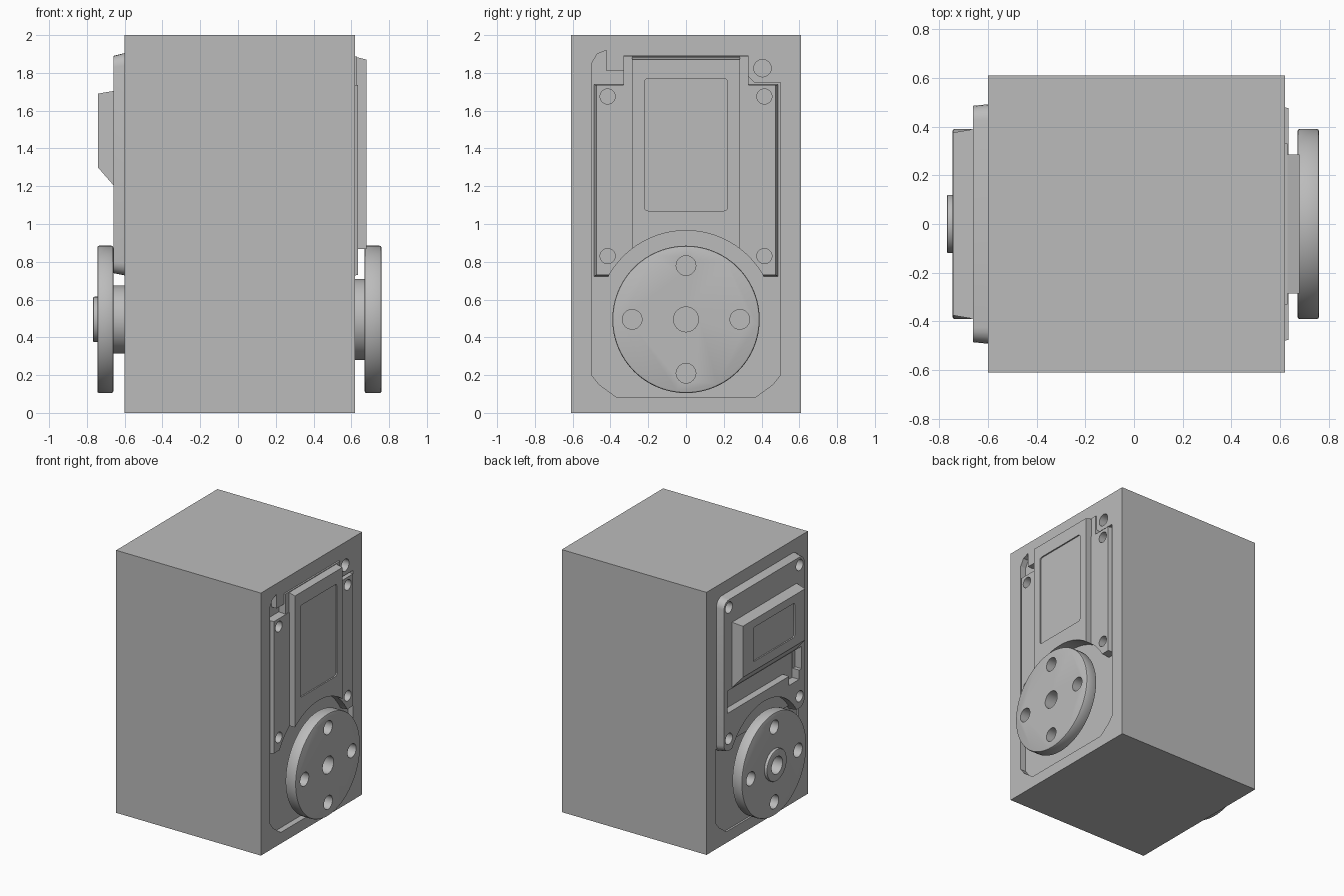
import bpy, bmesh, math

if "Cube" in bpy.data.objects:
    bpy.data.objects.remove(bpy.data.objects["Cube"])

grey = bpy.data.materials.new("plain grey")
grey.use_nodes = True
COLOUR = (0.5, 0.5, 0.5, 1)
grey.diffuse_color = COLOUR
grey.node_tree.nodes["Principled BSDF"].inputs["Base Color"].default_value = COLOUR


def loft(name, base, x0, top, x1):
    """Solid between two (y, z) outlines lying at x0 and x1."""
    bm = bmesh.new()
    a = [bm.verts.new((x0, y, z)) for y, z in base]
    b = [bm.verts.new((x1, y, z)) for y, z in top]
    bm.faces.new(a)
    bm.faces.new(b)
    for i in range(len(a)):
        j = (i + 1) % len(a)
        bm.faces.new((a[i], a[j], b[j], b[i]))
    bmesh.ops.recalc_face_normals(bm, faces=bm.faces)
    mesh = bpy.data.meshes.new(name)
    bm.to_mesh(mesh)
    bm.free()
    mesh.materials.append(grey)
    ob = bpy.data.objects.new(name, mesh)
    bpy.context.collection.objects.link(ob)
    return ob


def prism(name, outline, x0, x1):
    return loft(name, outline, x0, outline, x1)


def rect(y0, y1, z0, z1):
    return [(y0, z0), (y1, z0), (y1, z1), (y0, z1)]


def circle(y, z, r, n=48):
    return [(y + r * math.cos(math.tau * i / n), z + r * math.sin(math.tau * i / n))
            for i in range(n)]


def rounded(y0, y1, z0, z1, r, n=5):
    """Rectangle outline with rounded corners."""
    pts = []
    corners = [(y1 - r, z1 - r), (y0 + r, z1 - r), (y0 + r, z0 + r), (y1 - r, z0 + r)]
    for q, (cy, cz) in enumerate(corners):
        for i in range(n + 1):
            t = math.pi / 2 * (q + i / n)
            pts.append((cy + r * math.cos(t), cz + r * math.sin(t)))
    return pts


def apply_modifier(ob, mod):
    bpy.context.view_layer.objects.active = ob
    bpy.ops.object.modifier_apply(modifier=mod.name)


def cut(ob, outline, x0, x1):
    """Subtract a prism from an object."""
    tool = prism("cutter", outline, x0, x1)
    mod = ob.modifiers.new("cut", "BOOLEAN")
    mod.operation = "DIFFERENCE"
    mod.solver = "EXACT"
    mod.object = tool
    apply_modifier(ob, mod)
    bpy.data.objects.remove(tool)


def soften(ob, width):
    mod = ob.modifiers.new("bevel", "BEVEL")
    mod.width = width
    mod.segments = 2
    mod.limit_method = "ANGLE"
    mod.angle_limit = math.radians(40)
    apply_modifier(ob, mod)


AXLE = 0.495  # height of the wheel axle

# Main block with a pocket in each side
block = prism("main_block", rect(-0.61, 0.61, 0, 2), -0.6, 0.62)
lower = [(-0.5, 0.2), (-0.46, 0.15), (-0.37, 0.085), (0.37, 0.085), (0.46, 0.15), (0.5, 0.2)]
upper = [(0.5, 1.75), (0.36, 1.75), (0.33, 1.78), (0.33, 1.89), (-0.33, 1.89),
         (-0.33, 1.81), (-0.42, 1.81), (-0.42, 1.92), (-0.47, 1.9), (-0.5, 1.85)]
cut(block, lower + upper, 0.575, 0.7)
cut(block, lower + [(0.5, 0.76), (-0.5, 0.76)], -0.7, -0.585)
cut(block, circle(0.405, 1.825, 0.046, 32), 0.54, 0.7)

# Left side: flank plate with screw holes and an arched lower edge
flank = loft("flank_plate", rect(-0.493, 0.493, 0.72, 1.74), 0.55,
             rect(-0.475, 0.475, 0.73, 1.735), 0.635)
cut(flank, circle(0, AXLE, 0.47, 96), 0.5, 0.7)
for y in (-0.415, 0.415):
    for z in (0.83, 1.675):
        cut(flank, circle(y, z, 0.04, 32), 0.58, 0.7)

# Left side: raised cover with a sunken window
shoulder = prism("cover_shoulder", rect(-0.33, 0.33, 0.75, 1.888), 0.55, 0.63)
cover = loft("raised_cover", rect(-0.285, 0.285, 0.75, 1.89), 0.6,
             rect(-0.285, 0.285, 0.75, 1.87), 0.68)
for part in (shoulder, cover):
    cut(part, circle(0, AXLE, 0.47, 96), 0.5, 0.8)
cut(cover, rounded(-0.22, 0.22, 1.07, 1.77, 0.02), 0.67, 0.8)

# Right side: back plate with slot, arch and screw holes
plate = loft("back_plate", rounded(-0.495, 0.495, 0.72, 1.915, 0.07), -0.56,
             rounded(-0.485, 0.485, 0.74, 1.89, 0.06), -0.66)
cut(plate, circle(0, AXLE, 0.46, 96), -0.8, -0.5)
cut(plate, rect(-0.45, 0.44, 1.03, 1.2), -0.8, -0.605)
cut(plate, rect(-0.42, -0.3, 0.96, 1.15), -0.8, -0.59)
for y in (-0.425, 0.425):
    for z in (0.83, 1.83):
        cut(plate, circle(y, z, 0.042, 32), -0.8, -0.6)

# Right side: raised housing with sloped sides and a sunken window
housing = loft("raised_housing", rect(-0.39, 0.39, 1.2, 1.705), -0.655,
               rect(-0.375, 0.375, 1.3, 1.69), -0.742)
cut(housing, rounded(-0.25, 0.25, 1.37, 1.63, 0.015), -0.8, -0.732)

# Wheels, each with four bolt holes and a centre hole
wheels = []
for side, inner, outer, neck in (("left", 0.67, 0.76, 0.215), ("right", -0.66, -0.745, 0.18)):
    step = math.copysign(0.03, outer)
    hub = prism(side + "_wheel_neck", circle(0, AXLE, neck, 64), outer * 0.7, inner + step)
    wheel = prism(side + "_wheel", circle(0, AXLE, 0.39, 96), inner, outer)
    soften(wheel, 0.01)
    for k in range(4):
        a = math.pi / 2 * k
        hole = circle(0.285 * math.cos(a), AXLE + 0.285 * math.sin(a), 0.052, 32)
        cut(wheel, hole, inner - step, outer + step)
    wheels += [hub, wheel]
    if side == "right":
        cap = prism("right_wheel_cap", circle(0, AXLE, 0.12, 48), -0.7, -0.768)
        soften(cap, 0.008)
        wheels.append(cap)
for part in wheels:
    x0, x1 = (0.64, 0.8) if "left" in part.name else (-0.8, -0.65)
    cut(part, circle(0, AXLE, 0.066, 32), x0, x1)

# Smooth the round walls and keep the edges sharp
for part in [block, flank, shoulder, cover, plate, housing] + wheels:
    bpy.ops.object.select_all(action="DESELECT")
    part.select_set(True)
    bpy.context.view_layer.objects.active = part
    bpy.ops.object.shade_smooth_by_angle(angle=math.radians(30))
